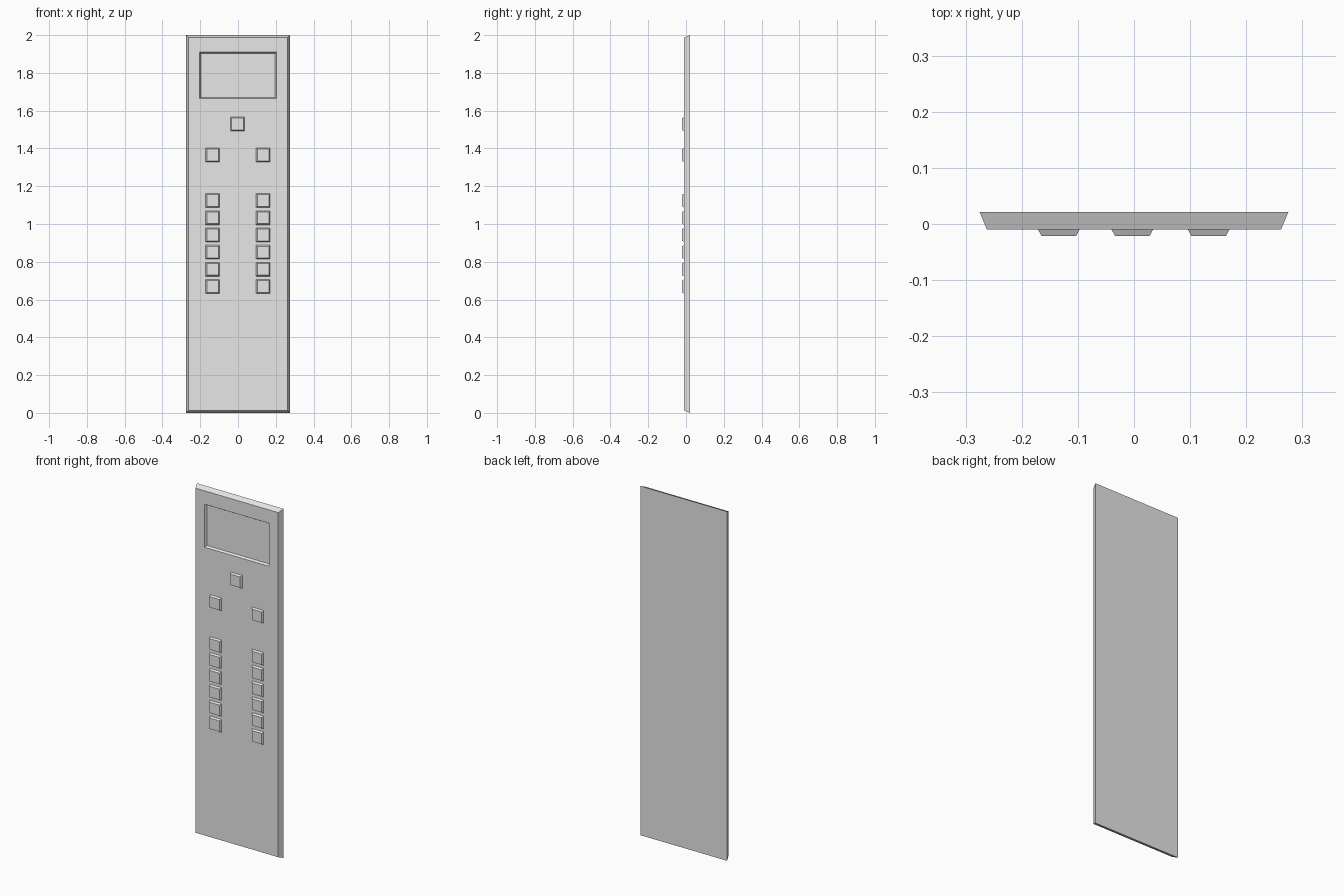
import bpy
import bmesh

default_cube = bpy.data.objects.get("Cube")
if default_cube:
    bpy.data.objects.remove(default_cube, do_unlink=True)

GREY = (0.8, 0.8, 0.8, 1.0)
grey = bpy.data.materials.new("plain grey")
grey.use_nodes = True
grey.diffuse_color = GREY
grey.node_tree.nodes["Principled BSDF"].inputs["Base Color"].default_value = GREY

BACK, FRONT, RAISED, SUNK = 0.021, -0.01, -0.021, 0.002


def nested_rectangles(name, rings, close_back=False):
    """Skin rectangles (centre x, centre z, half width, half height, y), back to front."""
    bm = bmesh.new()
    loops = []
    for cx, cz, hw, hh, y in rings:
        corners = ((-hw, -hh), (hw, -hh), (hw, hh), (-hw, hh))
        loops.append([bm.verts.new((cx + dx, y, cz + dz)) for dx, dz in corners])
    for a, b in zip(loops, loops[1:]):
        for i in range(4):
            j = (i + 1) % 4
            bm.faces.new((a[i], a[j], b[j], b[i]))
    bm.faces.new(loops[-1])
    if close_back:
        bm.faces.new(reversed(loops[0]))
    mesh = bpy.data.meshes.new(name)
    bm.to_mesh(mesh)
    bm.free()
    mesh.materials.append(grey)
    obj = bpy.data.objects.new(name, mesh)
    bpy.context.collection.objects.link(obj)
    return obj


# Bevelled panel with the sunken display window
nested_rectangles("panel", [
    (0, 1, 0.275, 1.0, BACK),
    (0, 1, 0.262, 0.987, FRONT),
    (0, 1.787, 0.204, 0.123, FRONT),
    (0, 1.787, 0.197, 0.116, SUNK),
], close_back=True)


# Raised buttons with sloping sides
def button(name, x, z):
    nested_rectangles(name, [
        (x, z, 0.037, 0.037, FRONT),
        (x, z, 0.031, 0.031, RAISED),
    ])


button("top_button", -0.003, 1.529)
for side, x in (("right", -0.134), ("left", 0.133)):
    button(f"{side}_upper_button", x, 1.365)
    for row in range(6):
        button(f"{side}_button_{row + 1}", x, 1.124 - 0.091 * row)
